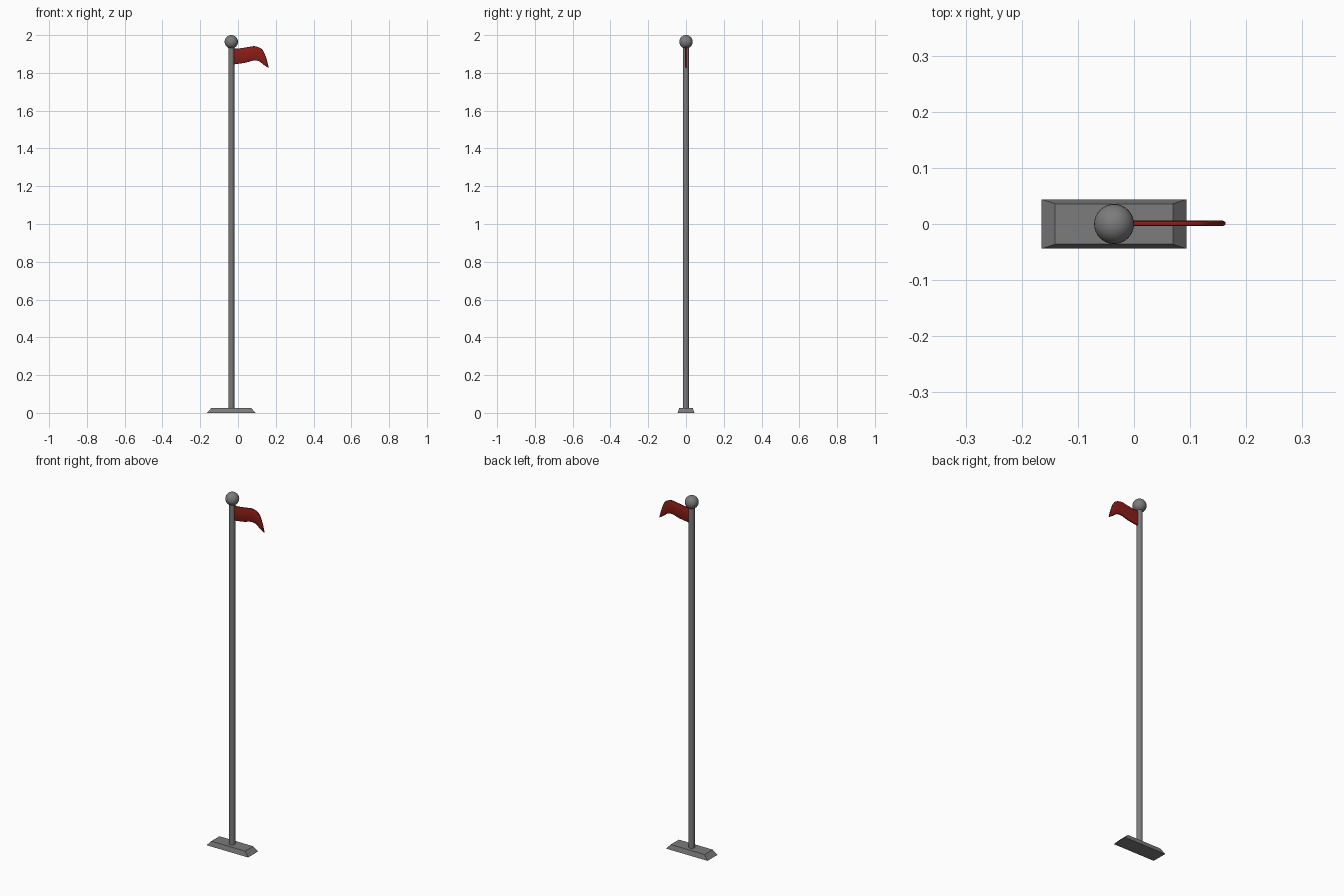
import bpy, bmesh
from mathutils import Vector

if "Cube" in bpy.data.objects:
    bpy.data.objects.remove(bpy.data.objects["Cube"])

POLE_X = -0.0355


def paint(obj, name, color):
    mat = bpy.data.materials.get(name) or bpy.data.materials.new(name)
    mat.diffuse_color = color
    mat.use_nodes = True
    mat.node_tree.nodes["Principled BSDF"].inputs["Base Color"].default_value = mat.diffuse_color
    obj.data.materials.append(mat)


def finish(name, bm, smooth=True):
    bmesh.ops.recalc_face_normals(bm, faces=bm.faces)
    mesh = bpy.data.meshes.new(name)
    bm.to_mesh(mesh)
    bm.free()
    obj = bpy.data.objects.new(name, mesh)
    bpy.context.collection.objects.link(obj)
    if smooth:
        bpy.ops.object.select_all(action='DESELECT')
        bpy.context.view_layer.objects.active = obj
        obj.select_set(True)
        bpy.ops.object.shade_smooth_by_angle(angle=0.7)
    return obj


def spline(points, steps):
    """Catmull-Rom curve through 2D points."""
    p = [Vector(q) for q in points]
    p = [2 * p[0] - p[1]] + p + [2 * p[-1] - p[-2]]
    out = []
    for i in range(1, len(p) - 2):
        a, b, c, d = p[i - 1:i + 3]
        for k in range(steps):
            t = k / steps
            out.append(0.5 * (2 * b + (c - a) * t + (2 * a - 5 * b + 4 * c - d) * t * t
                              + (3 * b - a - 3 * c + d) * t ** 3))
    return out + [p[-2]]


# Base: low plate with sloped sides
bm = bmesh.new()
bmesh.ops.create_cube(bm, size=2)
for v in bm.verts:
    top = v.co.z > 0
    v.co.x = POLE_X + v.co.x * (0.105 if top else 0.129)
    v.co.y *= 0.036 if top else 0.044
    v.co.z = 0.026 if top else 0
base = finish("base", bm, smooth=False)

# Pole
bpy.ops.mesh.primitive_cylinder_add(vertices=16, radius=0.016, depth=1.93,
                                    location=(POLE_X, 0, 0.985))
pole = bpy.context.object
pole.name = "pole"
bpy.ops.object.shade_smooth_by_angle(angle=0.7)

# Ball finial
bpy.ops.mesh.primitive_uv_sphere_add(segments=32, ring_count=16, radius=0.0355,
                                     location=(POLE_X, 0, 1.9645))
ball = bpy.context.object
ball.name = "ball_finial"
bpy.ops.object.shade_smooth()

for part in (base, pole, ball):
    paint(part, "dark_metal", (0.2, 0.2, 0.2, 1))

# Flag: rounded cross-section swept between the upper and lower edge curves
upper = spline([(-0.034, 1.930), (0.0, 1.929), (0.05, 1.936), (0.09, 1.941),
                (0.128, 1.924), (0.149, 1.880), (0.163, 1.829)], 4)
lower = spline([(-0.034, 1.843), (0.0, 1.848), (0.04, 1.854), (0.08, 1.865),
                (0.11, 1.862), (0.135, 1.844), (0.161, 1.826)], 4)
bm = bmesh.new()
rings = []
for i, (u, l) in enumerate(zip(upper, lower)):
    h = 0.005 if i < len(upper) - 1 else 0.003
    height = max((u - l).length, 0.001)
    e = min(0.004 / height, 0.4)
    section = [(-h, e), (-0.7 * h, e * 0.3), (0, 0), (0.7 * h, e * 0.3), (h, e),
               (h, 1 - e), (0.7 * h, 1 - e * 0.3), (0, 1), (-0.7 * h, 1 - e * 0.3),
               (-h, 1 - e)]
    ring = []
    for y, t in section:
        q = l.lerp(u, t)
        ring.append(bm.verts.new((q.x, y + 0.001, q.y)))
    rings.append(ring)
for a, b in zip(rings, rings[1:]):
    for k in range(len(a)):
        n = (k + 1) % len(a)
        bm.faces.new((a[k], a[n], b[n], b[k]))
bm.faces.new(rings[0])
bm.faces.new(rings[-1])
flag = finish("flag", bm)
paint(flag, "red_cloth", (0.26, 0.012, 0.008, 1))
